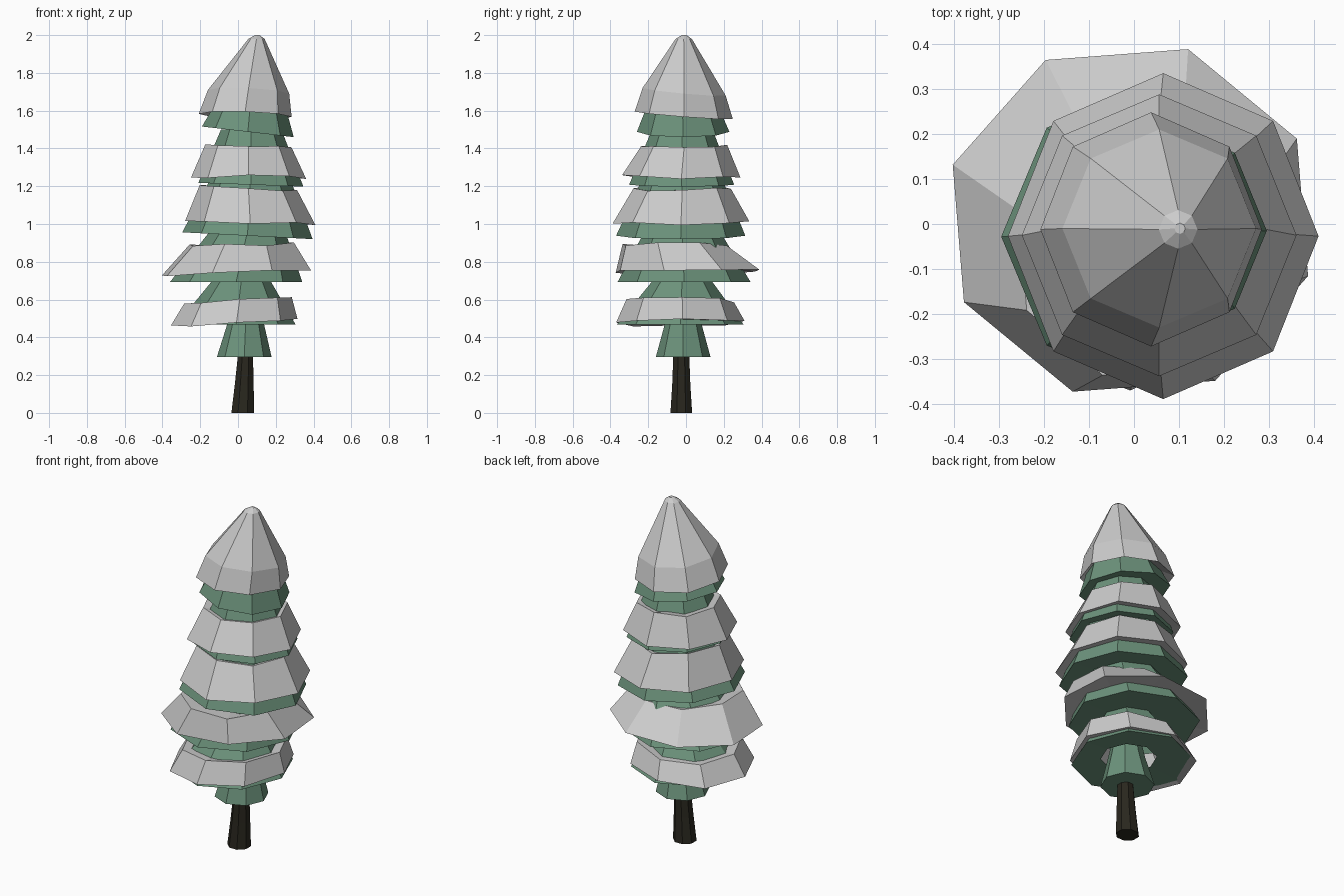
import bpy, bmesh, math, random

random.seed(4)
SIDES = 8


def material(name, color):
    m = bpy.data.materials.new(name)
    m.diffuse_color = (*color, 1)
    return m


GREEN = material("needle green", (0.15, 0.29, 0.20))
BROWN = material("bark", (0.022, 0.020, 0.013))


def loft(name, rings, mat=None, phase=0, close=False, caps=True, jitter=0.0):
    """Flat-faced loft; ring = (x, y, z, radius_x, radius_y, z tilt along x, z tilt along y)."""
    bm = bmesh.new()
    loops = []
    for x, y, z, rx, ry, tx, ty in rings:
        loop = []
        for i in range(SIDES):
            a = math.radians(phase) + math.tau * i / SIDES
            c, s = math.cos(a), math.sin(a)
            dz = tx * c + ty * s + random.uniform(-jitter, jitter)
            loop.append(bm.verts.new((x + rx * c, y + ry * s, z + dz)))
        loops.append(loop)
    pairs = list(zip(loops, loops[1:]))
    if close:
        pairs.append((loops[-1], loops[0]))
    for lo, hi in pairs:
        for i in range(SIDES):
            j = (i + 1) % SIDES
            bm.faces.new((lo[i], lo[j], hi[j], hi[i]))
    if caps and not close:
        bm.faces.new(loops[0][::-1])
        bm.faces.new(loops[-1])
    bmesh.ops.recalc_face_normals(bm, faces=bm.faces)
    me = bpy.data.meshes.new(name)
    bm.to_mesh(me)
    bm.free()
    ob = bpy.data.objects.new(name, me)
    bpy.context.collection.objects.link(ob)
    if mat:
        me.materials.append(mat)
    return ob


# Leaning trunk
loft("trunk", [(0.025, -0.025, 0, 0.065, 0.062, 0, 0),
               (0.033, -0.025, 0.15, 0.054, 0.052, 0, 0),
               (0.040, -0.025, 0.32, 0.042, 0.045, 0, 0),
               (0.040, -0.025, 0.50, 0.035, 0.035, 0, 0)], BROWN, 22.5)

# Lowest needle collar
loft("needles_collar", [(0.033, -0.015, 0.295, 0.145, 0.145, 0, 0),
                        (0.04, -0.015, 0.46, 0.10, 0.10, 0, 0),
                        (0.04, -0.015, 0.60, 0.07, 0.07, 0, 0)], GREEN)

# Needle tiers: bottom x, y, z, rx, ry, tilt x; top x, z, r; inner radius of underside
needles = [
    (-0.01, -0.03, 0.468, 0.315, 0.335, 0.000, 0.02, 0.72, 0.140, 0.15),
    (-0.01, -0.01, 0.693, 0.350, 0.352, 0.000, 0.05, 0.96, 0.200, 0.10),
    (0.05, -0.028, 0.938, 0.345, 0.342, -0.018, 0.065, 1.23, 0.215, 0.12),
    (0.068, -0.023, 1.208, 0.278, 0.278, -0.010, 0.07, 1.50, 0.160, 0.12),
    (0.052, -0.015, 1.488, 0.243, 0.245, -0.028, 0.07, 1.68, 0.165, 0.10),
]
for n, (x, y, z, rx, ry, tx, x2, z2, r2, ri) in enumerate(needles, 1):
    loft(f"needles_{n}", [(x2, -0.02, z + 0.005, ri, ri, tx * 0.4, 0),
                          (x, y, z, rx, ry, tx, 0),
                          (x2, -0.02, z2, r2, r2, 0, 0)], GREEN, caps=False)

# Snow rings: bottom x, y, z, rx, ry, tilt x, tilt y; top x, y, z, r, tilt x; inner r; phase
snow = [
    (-0.020, -0.030, 0.475, 0.335, 0.340, 0.015, 0.005, 0.000, -0.03, 0.595, 0.285, 0.018, 0.19, 2),
    (-0.008, 0.008, 0.745, 0.415, 0.400, 0.020, 0.005, 0.020, -0.06, 0.890, 0.290, 0.005, 0.21, 27),
    (0.065, -0.027, 1.005, 0.345, 0.362, -0.008, 0.0, 0.055, -0.02, 1.190, 0.258, -0.010, 0.21, 0),
    (0.056, -0.025, 1.250, 0.305, 0.313, -0.005, 0.0, 0.055, -0.01, 1.410, 0.228, -0.010, 0.16, 0),
]
for n, (x, y, z, rx, ry, tx, ty, x2, y2, z2, r2, t2, ri, ph) in enumerate(snow, 1):
    loft(f"snow_{n}", [(x2, -0.02, z + 0.02, ri, ri, 0, 0),
                       (x, y, z, rx, ry, tx, ty),
                       (x2, y2, z2, r2, r2, t2, 0),
                       (x2, -0.02, z2 - 0.015, ri * 0.8, ri * 0.8, 0, 0)],
         phase=ph, close=True, jitter=0.01)

# Snow cap with rounded tip
loft("snow_cap", [(0.06, -0.015, 1.62, 0.15, 0.15, 0, 0),
                  (0.038, -0.012, 1.575, 0.246, 0.260, -0.008, -0.020),
                  (0.056, -0.010, 1.70, 0.215, 0.220, -0.01, -0.02),
                  (0.098, -0.012, 1.980, 0.043, 0.043, 0, 0),
                  (0.102, -0.010, 2.000, 0.012, 0.012, 0, 0)], phase=0)
